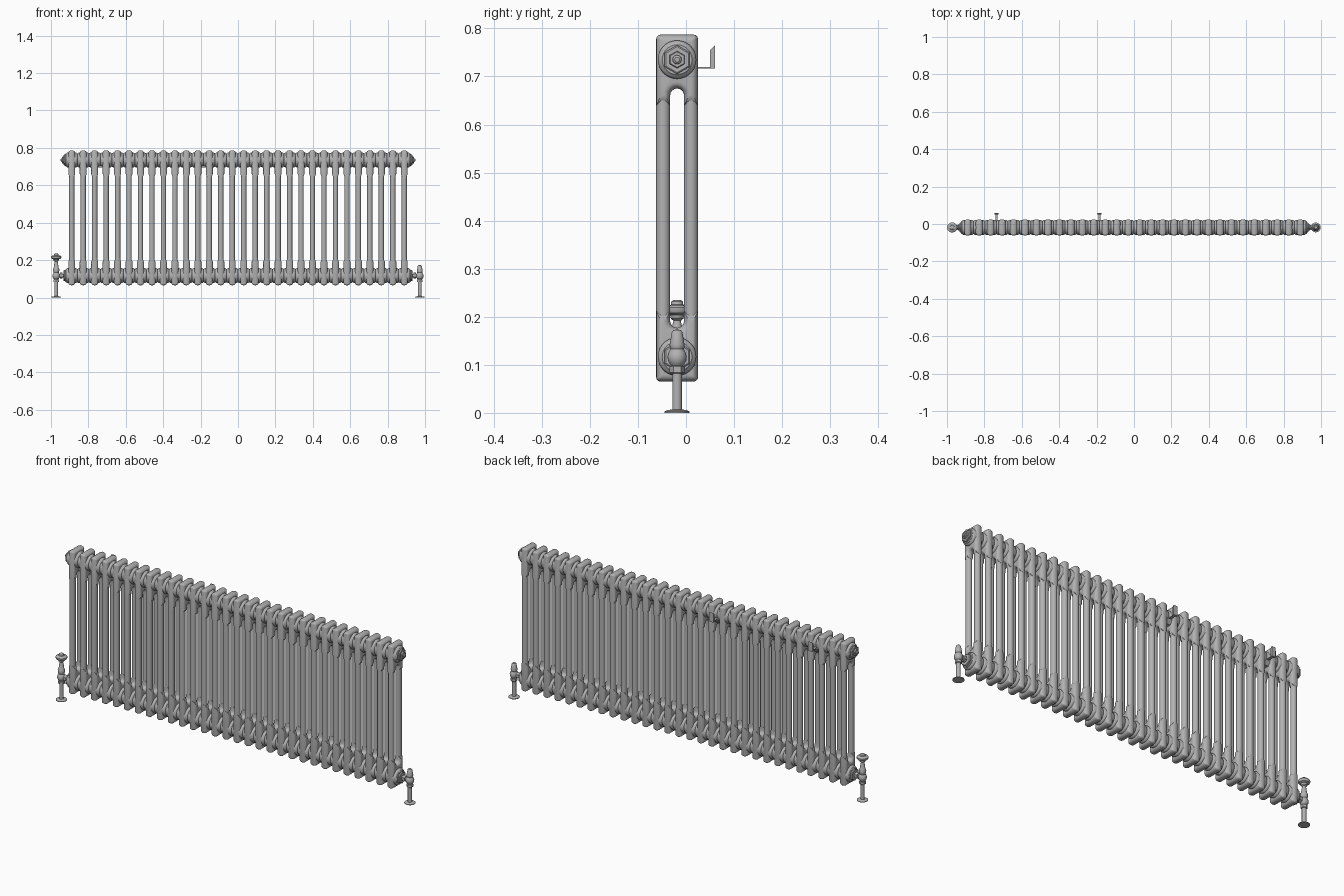
import bpy, bmesh, math

cube = bpy.data.objects.get("Cube")
if cube:
    bpy.data.objects.remove(cube, do_unlink=True)

SECTIONS, HALF_SPAN = 30, 0.889
PITCH = 2 * HALF_SPAN / (SECTIONS - 1)
YC = -0.0185                  # depth centre of the radiator
Z_LOW, Z_HIGH = 0.117, 0.735  # hub heights
Z_MID = (Z_LOW + Z_HIGH) / 2
VALVE_X = 0.972

grey = bpy.data.materials.new("radiator grey")
grey.use_nodes = True
COLOUR = (0.45, 0.45, 0.45, 1)
grey.diffuse_color = COLOUR
grey.node_tree.nodes["Principled BSDF"].inputs["Base Color"].default_value = COLOUR
parts = []


def finish(name, bm, loc=(0, 0, 0)):
    bmesh.ops.recalc_face_normals(bm, faces=bm.faces)
    mesh = bpy.data.meshes.new(name)
    bm.to_mesh(mesh)
    bm.free()
    mesh.materials.append(grey)
    obj = bpy.data.objects.new(name, mesh)
    obj.location = loc
    bpy.context.collection.objects.link(obj)
    parts.append(obj)
    return obj


def loft(bm, rings):
    """Skin closed rings of points and cap both ends."""
    rows = [[bm.verts.new(p) for p in ring] for ring in rings]
    n = len(rows[0])
    for a, b in zip(rows, rows[1:]):
        for i in range(n):
            j = (i + 1) % n
            bm.faces.new((a[i], a[j], b[j], b[i]))
    bm.faces.new(rows[0])
    bm.faces.new(rows[-1])


def lathe(bm, profile, axis="z", segs=20, centre=(0, 0, 0), sign=1):
    """Revolve (along, radius) pairs around the x or z axis."""
    cx, cy, cz = centre
    rings = []
    for along, r in profile:
        ring = []
        for i in range(segs):
            t = 2 * math.pi * i / segs
            u, v = r * math.sin(t), r * math.cos(t)
            if axis == "x":
                ring.append((cx + sign * along, cy + u, cz + v))
            else:
                ring.append((cx + u, cy + v, cz + along))
        rings.append(ring)
    loft(bm, rings)


def repeat(obj):
    mod = obj.modifiers.new("sections", "ARRAY")
    mod.count = SECTIONS
    mod.use_relative_offset = False
    mod.use_constant_offset = True
    mod.constant_offset_displace = (PITCH, 0, 0)


def head_outline(d):
    """Arched head outline in (y, z), inset by d; z is from the hub centre."""
    w, top = 0.0435 - d, 0.052 - d
    r = max(0.009 - d, 0.0015)
    arch, arch_z = 0.0145 + d, -0.0745
    foot = -0.096 + 2.2 * d
    pts = [(w, foot)]
    for cy, start in ((w - r, 0), (r - w, 90)):
        for k in range(4):
            t = math.radians(start + 30 * k)
            pts.append((cy + r * math.cos(t), top - r + r * math.sin(t)))
    pts.append((-w, foot))
    pts.append((-arch, min(foot, arch_z - 0.001)))
    for k in range(9):
        t = math.pi * (1 - k / 8)
        pts.append((arch * math.cos(t), arch_z + 0.0145 * math.sin(t) + d * math.sin(t)))
    pts.append((arch, min(foot, arch_z - 0.001)))
    return pts


# Rounded heads at the top and bottom of every section
for name, z, flip in (("upper_heads", Z_HIGH, 1), ("lower_heads", Z_LOW, -1)):
    bm = bmesh.new()
    rings = []
    for k in range(11):
        t = math.radians(-90 + 18 * k)
        outline = head_outline(0.0135 * (1 - math.cos(t)))
        rings.append([(0.0185 * math.sin(t), y, flip * p) for y, p in outline])
    loft(bm, rings)
    repeat(finish(name, bm, (-HALF_SPAN, YC, z)))

# Front and back column tubes
for name, dy in (("front_columns", -0.029), ("back_columns", 0.029)):
    bm = bmesh.new()
    lathe(bm, [(-0.27, 0.0145), (0.27, 0.0145)], segs=18)
    repeat(finish(name, bm, (-HALF_SPAN, YC + dy, Z_MID)))

# Hubs that join the sections
HUB = [(-0.0306, 0.034), (-0.0285, 0.037), (-0.023, 0.040), (0.023, 0.040),
       (0.0285, 0.037), (0.0306, 0.034)]
for name, z in (("upper_hubs", Z_HIGH), ("lower_hubs", Z_LOW)):
    bm = bmesh.new()
    lathe(bm, HUB, "x", 28)
    repeat(finish(name, bm, (-HALF_SPAN, YC, z)))

# End plugs: collar, hexagon and centre fitting
for side, s in (("left", 1), ("right", -1)):
    for level, z in (("upper", Z_HIGH), ("lower", Z_LOW)):
        bm = bmesh.new()
        c = (s * HALF_SPAN, YC, z)
        lathe(bm, [(0.02, 0.034), (0.032, 0.034), (0.035, 0.031)], "x", 28, c, s)
        lathe(bm, [(0.03, 0.030), (0.041, 0.030), (0.043, 0.027)], "x", 6, c, s)
        if level == "upper":
            lathe(bm, [(0.04, 0.018), (0.050, 0.018), (0.052, 0.016)], "x", 6, c, s)
            lathe(bm, [(0.05, 0.010), (0.056, 0.009), (0.059, 0.005)], "x", 12, c, s)
        else:
            lathe(bm, [(0.04, 0.010), (0.083, 0.010)], "x", 16, c, s)
            lathe(bm, [(0.048, 0.016), (0.062, 0.016)], "x", 6, c, s)
        finish(f"{side}_{level}_plug", bm)

# Floor pipes and the valve bodies on both sides
PIPE = [(0, 0.026), (0.003, 0.026), (0.006, 0.020), (0.007, 0.010), (0.09, 0.010)]
BODY = [(0.096, 0.010), (0.101, 0.015), (0.109, 0.019), (0.117, 0.020),
        (0.125, 0.018), (0.132, 0.014), (0.137, 0.012)]
for side, s in (("left", 1), ("right", -1)):
    loc = (s * VALVE_X, YC, 0)
    bm = bmesh.new()
    lathe(bm, PIPE, segs=24)
    finish(f"{side}_floor_pipe", bm, loc)
    bm = bmesh.new()
    lathe(bm, [(0.082, 0.014), (0.084, 0.016), (0.096, 0.016), (0.098, 0.014)], segs=6)
    lathe(bm, BODY, segs=20)
    finish(f"{side}_valve_body", bm, loc)

# Tapered cap on the left valve
bm = bmesh.new()
lathe(bm, [(0.132, 0.013), (0.135, 0.015), (0.142, 0.0155), (0.168, 0.011),
           (0.172, 0.008), (0.173, 0.003)])
finish("left_valve_cap", bm, (VALVE_X, YC, 0))

# Bonnet and hand wheel on the right valve
bm = bmesh.new()
lathe(bm, [(0.13, 0.012), (0.139, 0.016), (0.152, 0.017), (0.160, 0.013),
           (0.182, 0.010), (0.190, 0.008), (0.2, 0.008)])
finish("right_valve_bonnet", bm, (-VALVE_X, YC, 0))
bm = bmesh.new()
lathe(bm, [(0.192, 0.008), (0.196, 0.013), (0.204, 0.015), (0.208, 0.024),
           (0.213, 0.027), (0.219, 0.027), (0.223, 0.023), (0.225, 0.013),
           (0.232, 0.012), (0.235, 0.007)], segs=24)
finish("right_valve_wheel", bm, (-VALVE_X, YC, 0))


def plate(bm, outline, half_width):
    """Extrude a (y, z) outline across x."""
    loft(bm, [[(x, y, z) for y, z in outline] for x in (-half_width, half_width)])


# Wall brackets hooked under the upper hubs
for name, gap in (("right_bracket", 2.5), ("middle_bracket", 11.5)):
    bm = bmesh.new()
    plate(bm, [(-0.040, 0.695), (0.010, 0.695), (0.022, 0.716),
               (0.018, 0.720), (0.008, 0.702), (-0.040, 0.702)], 0.012)
    plate(bm, [(0.015, 0.717), (0.060, 0.717), (0.060, 0.720), (0.015, 0.720)], 0.006)
    plate(bm, [(0.050, 0.717), (0.060, 0.717), (0.060, 0.765), (0.050, 0.755)], 0.011)
    finish(name, bm, (-HALF_SPAN + gap * PITCH, 0, 0))

# Smooth round surfaces, keeping hard edges
bpy.ops.object.select_all(action="DESELECT")
for obj in parts:
    obj.select_set(True)
bpy.context.view_layer.objects.active = parts[0]
bpy.ops.object.shade_smooth_by_angle(angle=math.radians(35))
